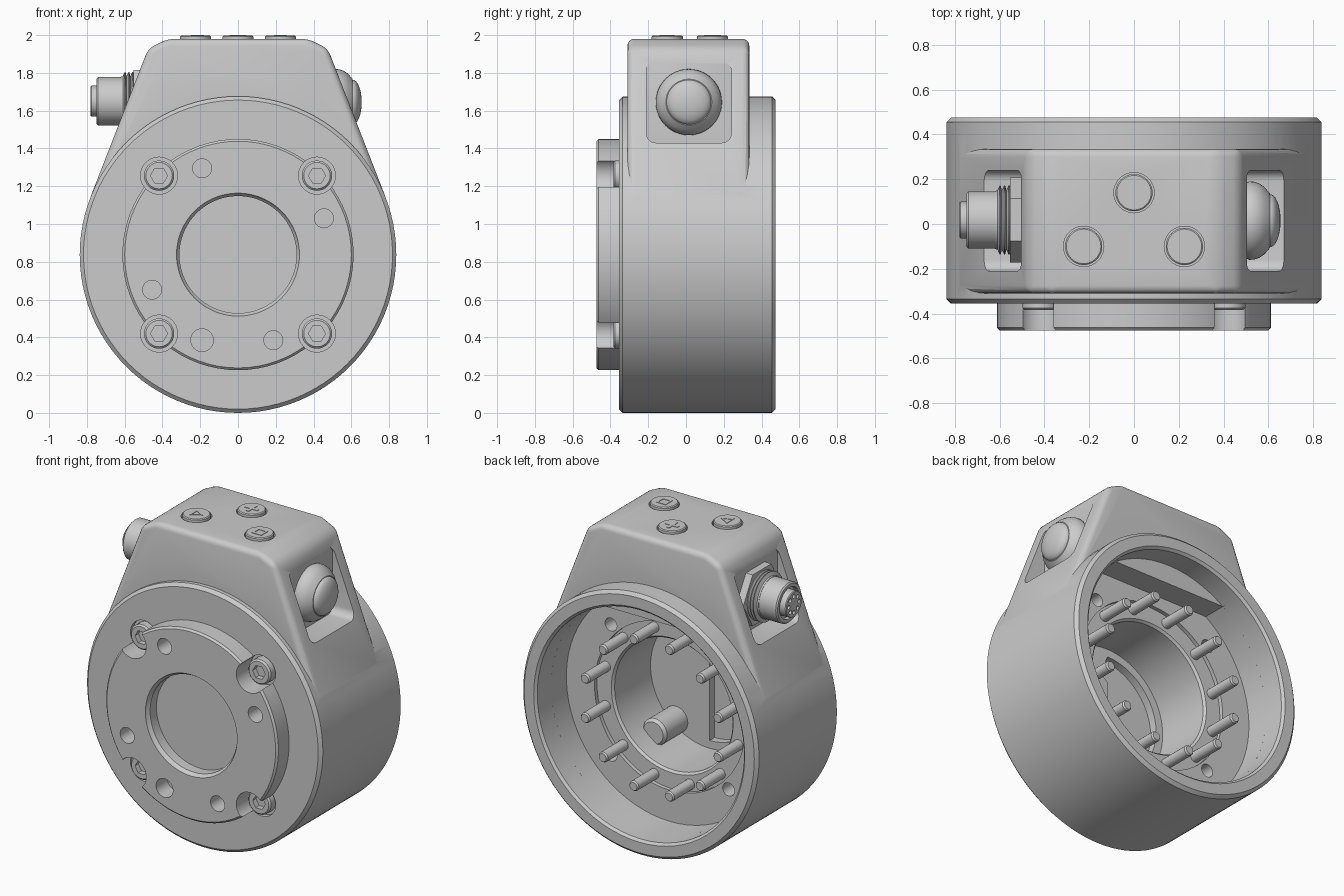
import bpy, bmesh
from math import sin, cos, pi, sqrt, acos

if "Cube" in bpy.data.objects:
    bpy.data.objects.remove(bpy.data.objects["Cube"])

CZ, R, N = 0.838, 0.838, 72
MAP = {'X': lambda u, v, w: (w, u, v),
       'Y': lambda u, v, w: (u, w, v),
       'Z': lambda u, v, w: (u, v, w)}


def finish(name, bm):
    bmesh.ops.recalc_face_normals(bm, faces=bm.faces)
    me = bpy.data.meshes.new(name)
    bm.to_mesh(me)
    bm.free()
    ob = bpy.data.objects.new(name, me)
    bpy.context.collection.objects.link(ob)
    return ob


def lathe(name, prof, axis, c, n=N):
    """Closed solid: profile of (radius, position along axis), capped at both ends."""
    bm = bmesh.new()
    rings = []
    for r, w in prof:
        rings.append([bm.verts.new(MAP[axis](c[0] + r * cos(2 * pi * i / n),
                                             c[1] + r * sin(2 * pi * i / n), w)) for i in range(n)])
    for a, b in zip(rings, rings[1:]):
        for i in range(n):
            bm.faces.new((a[i], a[(i + 1) % n], b[(i + 1) % n], b[i]))
    bm.faces.new(rings[0])
    bm.faces.new(rings[-1])
    return finish(name, bm)


def rod(name, r, axis, c, a, b, n=32):
    return lathe(name, [(r, a), (r, b)], axis, c, n)


def prism(name, pts, axis, a, b):
    bm = bmesh.new()
    lo = [bm.verts.new(MAP[axis](u, v, a)) for u, v in pts]
    hi = [bm.verts.new(MAP[axis](u, v, b)) for u, v in pts]
    n = len(pts)
    for i in range(n):
        bm.faces.new((lo[i], lo[(i + 1) % n], hi[(i + 1) % n], hi[i]))
    bm.faces.new(lo)
    bm.faces.new(hi)
    return finish(name, bm)


def round_rect(u0, u1, v0, v1, r, k=6):
    pts = []
    for q, (u, v) in enumerate([(u1 - r, v1 - r), (u0 + r, v1 - r), (u0 + r, v0 + r), (u1 - r, v0 + r)]):
        for i in range(k + 1):
            t = pi / 2 * (q + i / k)
            pts.append((u + r * cos(t), v + r * sin(t)))
    return pts


def apply(ob, mod):
    bpy.context.view_layer.objects.active = ob
    bpy.ops.object.modifier_apply(modifier=mod.name)


def boolean(ob, tool, op='DIFFERENCE'):
    tool.hide_render = True
    m = ob.modifiers.new('bool', 'BOOLEAN')
    m.operation, m.solver, m.object = op, 'EXACT', tool
    apply(ob, m)
    bpy.data.objects.remove(tool)


C = (0, CZ)

# Round housing
body = lathe('housing', [(R - .02, -.355), (R, -.335), (R, .455), (R - .02, .475)], 'Y', C, 96)

# Sloped control head
half = [(.70, 1.0), (.79, 1.12), (.475, 1.93), (.37, 1.98)]
head = prism('head', half + [(-x, z) for x, z in reversed(half)], 'Y', -.31, .335)
m = head.modifiers.new('bevel', 'BEVEL')
m.width, m.segments, m.limit_method, m.angle_limit = .035, 4, 'ANGLE', .3
apply(head, m)
boolean(body, head, 'UNION')

# Front mounting boss
boolean(body, lathe('boss', [(.612, -.3), (.612, -.463), (.6, -.475)], 'Y', C), 'UNION')
boolean(body, lathe('front_bore', [(.335, -.5), (.32, -.46), (.31, -.45), (.31, -.385)], 'Y', C))

# Counterbores, rear bolt holes and dowel holes
corners = [(sx * .418, CZ + sz * .418) for sx in (-1, 1) for sz in (-1, 1)]
for c in corners:
    boolean(body, rod('counterbore', .098, 'Y', c, -.6, -.325))
for x, z, r in [(-.19, 1.295, .05), (.455, 1.03, .05), (-.455, .652, .05), (-.19, .385, .06), (.187, .385, .05)]:
    boolean(body, rod('dowel_hole', r, 'Y', (x, z), -.6, -.36))

# Rear cavity: wide mouth, truncated floor area, shallow ring step, deep bore
boolean(body, lathe('mouth', [(.735, .32), (.735, .46), (.77, .495)], 'Y', C))
h = 1.45 - CZ
a = acos(h / .735)
floor = [(.735 * sin(t), CZ + .735 * cos(t))
         for t in [a + (2 * pi - 2 * a) * i / 60 for i in range(61)]]
boolean(body, prism('floor_cut', floor, 'Y', .165, .34))
boolean(body, rod('ring_step', .535, 'Y', C, .14, .2, N))
boolean(body, lathe('deep_bore', [(.42, -.24), (.42, .125), (.45, .16)], 'Y', C))
for c in corners:
    boolean(body, rod('rear_hole', .042, 'Y', c, .05, .2, 24))

# Half recess with a jog on the bore floor
arc = [(.37 * cos(t), CZ + .37 * sin(t)) for t in [pi / 2 + pi * i / 24 for i in range(25)]]
boolean(body, prism('half_recess', arc + [(0, CZ + .2), (.05, CZ + .24)], 'Y', -.29, -.2))

# Side pockets
for s in (-1, 1):
    boolean(body, prism('pocket', round_rect(-.21, .24, 1.43, 1.86, .05), 'X', s * .505, s * 1.0))

# Button seats
buttons = [(0, .14), (-.225, -.1), (.225, -.1)]
for c in buttons:
    boolean(body, rod('button_seat', .09, 'Z', c, 1.955, 2.1))

# Socket head screws
for c in corners:
    s = lathe('screw', [(.08, -.32), (.08, -.375), (.07, -.385)], 'Y', c, 32)
    boolean(s, rod('hex_socket', .045, 'Y', c, -.5, -.35, 6))

# Contact pins around the bore, plus the locating post
for i in range(12):
    t = 2 * pi * (i + .5) / 12
    c = (.488 * cos(t), CZ + .488 * sin(t))
    lathe('contact_pin', [(.033, .13), (.033, .345), (.026, .355)], 'Y', c, 20)
lathe('locating_post', [(.085, -.25), (.085, -.03), (.07, -.01)], 'Y', (.24, .54), 32)

# Control buttons with raised icons
for c in buttons:
    lathe('button', [(.083, 1.95), (.083, 1.992), (.077, 1.997)], 'Z', c, 40)
prism('icon_plus', [(-.045, .13), (-.01, .13), (-.01, .095), (.01, .095), (.01, .13), (.045, .13),
                    (.045, .15), (.01, .15), (.01, .185), (-.01, .185), (-.01, .15), (-.045, .15)],
      'Z', 1.99, 2.0)
tri = rod('icon_triangle', .045, 'Z', buttons[1], 1.99, 2.0, 3)
boolean(tri, rod('cut', .028, 'Z', buttons[1], 1.9, 2.1, 3))
x, y = buttons[2]
sq = prism('icon_square', round_rect(x - .035, x + .035, y - .035, y + .035, .004, 2), 'Z', 1.99, 2.0)
boolean(sq, prism('cut', round_rect(x - .023, x + .023, y - .023, y + .023, .003, 2), 'Z', 1.9, 2.1))

# Domed indicator lamp on the right
P = (.015, 1.645)
lathe('lamp_base', [(.165, .49), (.175, .515), (.174, .535), (.166, .56), (.15, .583), (.122, .607), (.118, .607)],
      'X', P, 48)
lathe('lamp_lens', [(.118, .59)] + [(.118 * cos(t), .608 + .047 * sin(t)) for t in
                                    [pi / 2 * i / 8 for i in range(8)]] + [(.003, .655)], 'X', P, 48)

# Threaded connector on the left
Q = (.018, 1.65)
rod('connector_nut', .19, 'X', Q, -.553, -.49, 6)
thread = [(.13, -.54)]
for i in range(3):
    thread += [(.155, -.556 - .02 * i), (.155, -.56 - .02 * i), (.132, -.57 - .02 * i)]
lathe('connector_thread', thread + [(.13, -.62)], 'X', Q, 48)
sleeve = lathe('connector_sleeve', [(.128, -.605), (.128, -.74), (.12, -.748)], 'X', Q, 48)
boolean(sleeve, rod('cut', .1, 'X', Q, -.72, -.8, 48))
insert = lathe('connector_insert', [(.082, -.70), (.082, -.775), (.078, -.78)], 'X', Q, 40)
for i in range(8):
    t = 2 * pi * i / 8
    boolean(insert, rod('cut', .013, 'X', (Q[0] + .052 * cos(t), Q[1] + .052 * sin(t)), -.75, -.8, 12))

# Smooth shading with sharp edges kept
for ob in bpy.context.scene.objects:
    ob.select_set(True)
    bpy.context.view_layer.objects.active = ob
bpy.ops.object.shade_smooth_by_angle(angle=.5)
